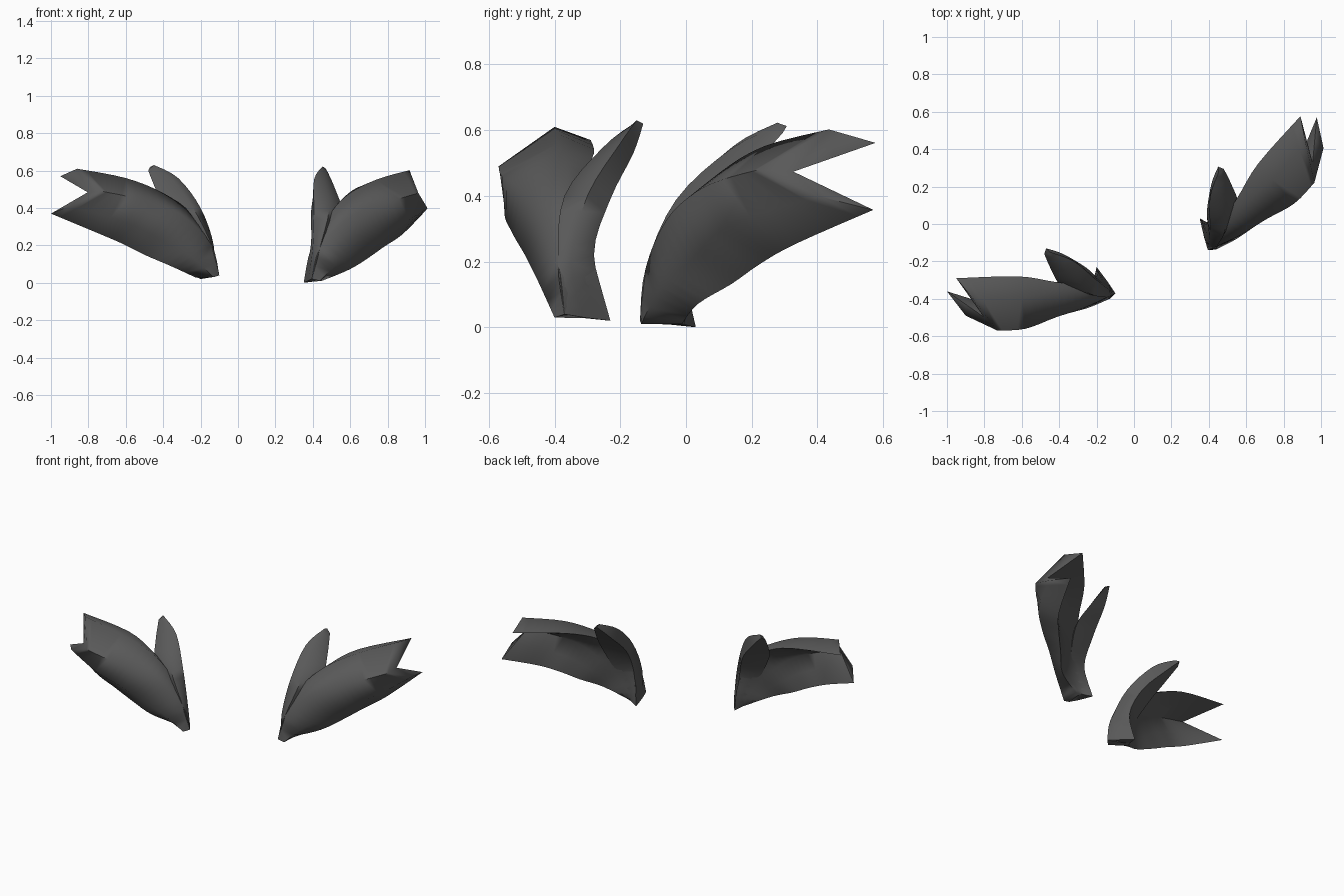
import bpy
import bmesh
from math import radians
from mathutils import Matrix, Vector

if "Cube" in bpy.data.objects:
    bpy.data.objects.remove(bpy.data.objects["Cube"], do_unlink=True)

# Single dark horn colour
horn = bpy.data.materials.new("dark_grey_horn")
horn.use_nodes = True
horn_colour = (0.1, 0.1, 0.1, 1)
horn.diffuse_color = horn_colour
shader = horn.node_tree.nodes["Principled BSDF"]
shader.inputs["Base Color"].default_value = horn_colour
shader.inputs["Roughness"].default_value = 0.7

# Palm: (hollowness, back edge, crest, front fold, belly, lower edge), in hundredths
palm_sections = [
    (.05, (20, -23, 2), (15, -31, 3), (10, -37, 4), (13, -40, 3), (23, -33, 3)),
    (.1, (20, -28, 20), (15, -34, 20), (14, -39, 20), (25, -45, 14), (36, -41, 9)),
    (.2, (30, -32, 37), (25, -36, 37), (27, -45, 34), (40, -49, 22), (50, -42, 15)),
    (.4, (42, -31, 46), (40, -36, 48), (42, -50, 42), (52, -53, 29), (62, -43, 21)),
    (.55, (62, -28, 53), (60, -39, 56), (58, -56, 46), (68, -55, 35), (76, -43, 27)),
    (.7, (95, -29, 57), (86, -40, 61), (73, -57, 49), (90, -49, 41), (100, -36, 37)),
]

# Side prong: four-cornered sections from root to tip, in hundredths
prong_sections = [
    ((10, -37, 4), (14, -31, 3), (20, -23, 2), (22, -32, 3)),
    ((14, -39, 20), (13, -35, 20), (20, -28, 22), (29, -36, 20)),
    ((24, -37, 40), (20, -30, 40), (26, -23, 39), (39, -33, 39)),
    ((35, -25, 55), (32, -20, 56), (38, -16, 53), (44, -25, 50)),
    ((46, -16, 62), (45, -15, 63), (47, -13, 62), (48, -16, 60)),
]


def to_vectors(points):
    return [Vector(p) / 100 for p in points]


def folded_ring(hollowness, points):
    """Close a folded sheet with two straight inner walls meeting in a groove."""
    outer = to_vectors(points)
    back, front, low = outer[0], outer[2], outer[-1]
    groove = ((back + low) / 2).lerp(front, hollowness)
    return outer + [(low + groove) / 2, groove, (back + groove) / 2]


def refine(rings, steps=4):
    """Add rings along a smooth curve through the given ones."""
    result = []
    last = len(rings) - 1
    for i in range(last):
        quartet = [rings[max(0, min(last, i + k))] for k in (-1, 0, 1, 2)]
        for s in range(steps):
            t = s / steps
            result.append([
                b + (c - a) * t / 2
                + (a - b * 2.5 + c * 2 - d / 2) * t ** 2
                + ((b - c) * 3 + d - a) * t ** 3 / 2
                for a, b, c, d in zip(*quartet)])
    return result + [rings[-1]]


def loft(name, rings, transform):
    bm = bmesh.new()
    loops = [[bm.verts.new(transform @ p) for p in ring] for ring in rings]
    count = len(loops[0])
    for low, high in zip(loops, loops[1:]):
        for i in range(count):
            j = (i + 1) % count
            bm.faces.new((low[i], low[j], high[j], high[i]))
    # End caps run as a strip between outer and inner wall, keeping the fork open
    for ring in (loops[0], loops[-1]):
        for i in range(count // 2):
            corners = (i, i + 1, count - i - 1, (count - i) % count)
            bm.faces.new([ring[c] for c in dict.fromkeys(corners)])
    bmesh.ops.triangulate(bm, faces=bm.faces[:])
    bmesh.ops.recalc_face_normals(bm, faces=bm.faces[:])
    mesh = bpy.data.meshes.new(name)
    bm.to_mesh(mesh)
    bm.free()
    mesh.materials.append(horn)
    obj = bpy.data.objects.new(name, mesh)
    bpy.context.collection.objects.link(obj)
    bpy.ops.object.select_all(action="DESELECT")
    obj.select_set(True)
    bpy.context.view_layer.objects.active = obj
    bpy.ops.object.shade_smooth_by_angle(angle=radians(70))


palm = refine([folded_ring(s[0], s[1:]) for s in palm_sections])
prong = refine([to_vectors(s) for s in prong_sections])

# The right antler is a mirror image; the left one, a touch larger, turns about its root
root = Vector((.1, -.37, 0))
placements = {
    "right": Matrix.Scale(-1, 4, Vector((1, 0, 0))),
    "left": Matrix.Translation((.395, -.14, -.02)) @ Matrix.Scale(1.02, 4)
    @ Matrix.Rotation(radians(50), 4, "Z") @ Matrix.Translation(-root),
}
for side, placement in placements.items():
    loft(side + "_antler_palm", palm, placement)
    loft(side + "_antler_prong", prong, placement)
